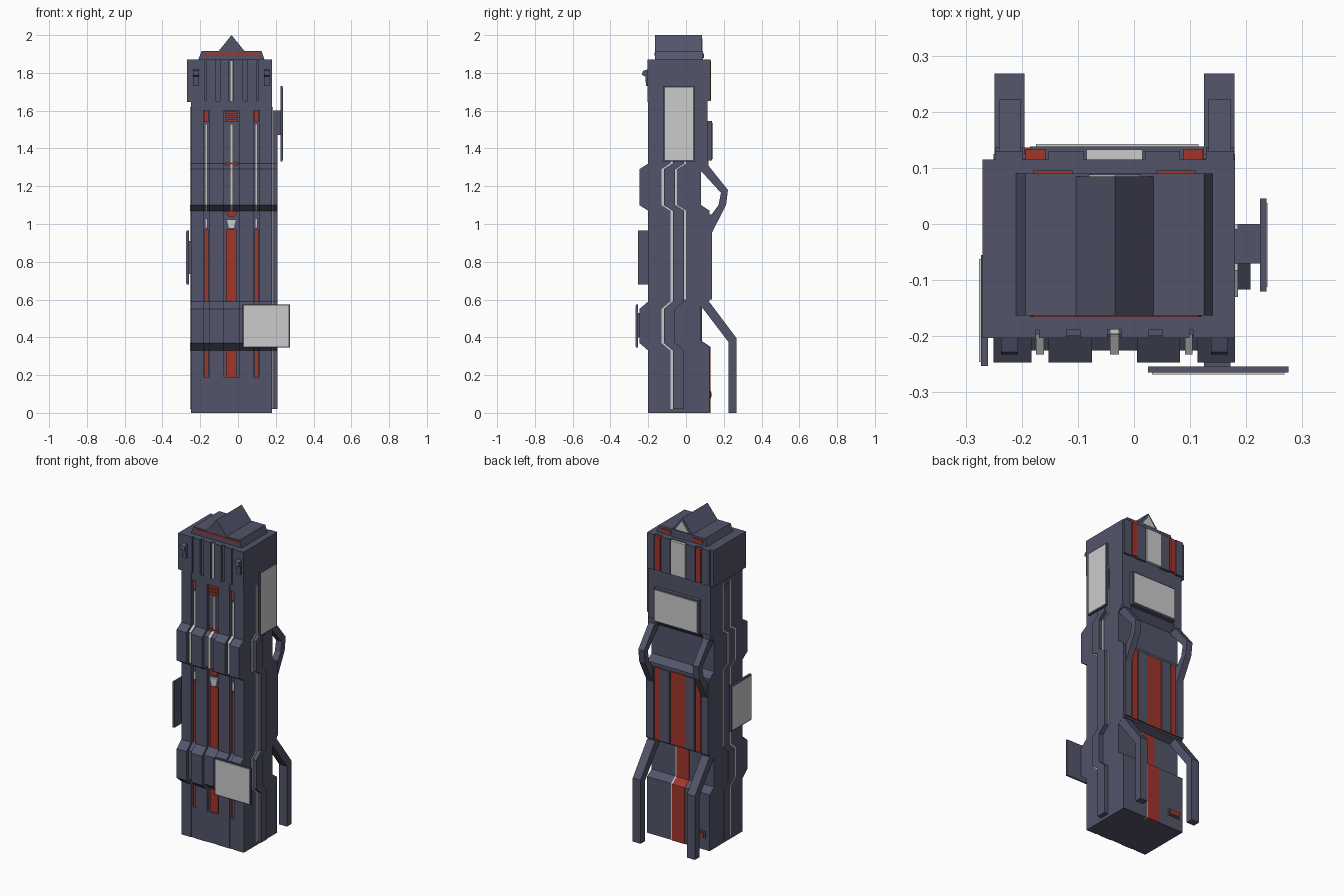
import bpy, bmesh
from mathutils import Vector

if "Cube" in bpy.data.objects:
    bpy.data.objects.remove(bpy.data.objects["Cube"])


def material(name, rgb):
    m = bpy.data.materials.new(name)
    m.diffuse_color = (*rgb, 1)
    m.use_nodes = True
    m.node_tree.nodes["Principled BSDF"].inputs["Base Color"].default_value = m.diffuse_color
    return m


DARK = material("dark_metal", (0.085, 0.09, 0.145))
RED = material("red_light", (0.36, 0.036, 0.025))
GREY = None
CX = -0.035                      # tower centre line


def prism(name, pts, a, b, mat=DARK, axis='x'):
    """Extrude a (y,z) profile along x, or an (x,z) profile along y."""
    bm = bmesh.new()
    place = (lambda p, d: Vector((d, p[0], p[1]))) if axis == 'x' else (lambda p, d: Vector((p[0], d, p[1])))
    f = bm.faces.new([bm.verts.new(place(p, a)) for p in pts])
    r = bmesh.ops.extrude_face_region(bm, geom=[f])
    delta = Vector((b - a, 0, 0)) if axis == 'x' else Vector((0, b - a, 0))
    bmesh.ops.translate(bm, verts=[v for v in r['geom'] if isinstance(v, bmesh.types.BMVert)], vec=delta)
    bmesh.ops.recalc_face_normals(bm, faces=bm.faces)
    me = bpy.data.meshes.new(name)
    bm.to_mesh(me)
    bm.free()
    if mat:
        me.materials.append(mat)
    ob = bpy.data.objects.new(name, me)
    bpy.context.collection.objects.link(ob)
    return ob


def box(name, x0, x1, y0, y1, z0, z1, mat=DARK):
    return prism(name, [(y0, z0), (y1, z0), (y1, z1), (y0, z1)], x0, x1, mat)


# Side outlines of the tower, as (y, z) going up
FRONT = [(-.2, 0), (-.2, .33), (-.247, .37), (-.247, .55), (-.2, .59), (-.2, 1.07),
         (-.247, 1.10), (-.247, 1.29), (-.2, 1.32), (-.2, 1.65)]
BACK = [(.125, 0), (.125, .35), (.08, .38), (.08, .57), (.125, .59), (.125, 1.07),
        (.08, 1.10), (.08, 1.29), (.115, 1.33), (.115, 1.65)]


def clip(path, z0, z1, off=0):
    """Part of an outline between two heights, shifted in y."""
    def at(z):
        for (ya, za), (yb, zb) in zip(path, path[1:]):
            if za <= z <= zb:
                return ya + (yb - ya) * (z - za) / (zb - za)
    mid = [p for p in path if z0 < p[1] < z1]
    return [(y + off, z) for y, z in [(at(z0), z0)] + mid + [(at(z1), z1)]]


def slab(name, path, z0, z1, o0, o1, x0, x1, mat=DARK):
    """Layer that follows an outline, between two y offsets."""
    return prism(name, clip(path, z0, z1, o0) + clip(path, z0, z1, o1)[::-1], x0, x1, mat)


# Tower core and the four front columns with their two raised bands
prism("tower_core", clip(FRONT, 0, 1.65, .04) + BACK[::-1], -.25, .18)
for x0, x1 in [(-.25, -.183), (-.152, -.075), (.005, .082), (.113, .18)]:
    slab("front_column", FRONT, 0, 1.65, 0, .06, x0, x1)

# Groove fillers between columns, with grey and red light strips
for x0, x1, w in [(-.183, -.152, .007), (-.075, .005, .008), (.082, .113, .007)]:
    c = (x0 + x1) / 2
    r = .028 if x1 - x0 > .05 else .010
    slab("groove_floor", FRONT, 0, 1.65, .022, .06, x0, x1)
    slab("groove_foot", FRONT, 0, .19, .003, .06, x0, x1)
    slab("groove_head", FRONT, 1.6, 1.65, .003, .06, x0, x1)
    slab("grey_strip", FRONT, 1.07, 1.53, .014, .03, c - w, c + w, GREY)
    for z0, z1 in [(.19, .335), (.59, .97)]:
        slab("red_strip", FRONT, z0, z1, .014, .03, c - r, c + r, RED)
    if r < .02:
        box("grey_strip_end", c - w, c + w, -.186, -.17, .98, 1.03, GREY)
        box("red_top_light", c - .012, c + .012, -.186, -.17, 1.54, 1.6, RED)

# Centre groove details
for i in range(3):
    z = 1.54 + i * .021
    box("red_vent_bar", -.07, 0, -.19, -.17, z, z + .014, RED)
box("red_band_light", -.07, 0, -.19, -.17, 1.305, 1.325, RED)
prism("grey_wedge", [(-.05, .975), (-.02, .975), (-.008, 1.025), (-.062, 1.025)], -.192, -.17, GREY, 'y')
prism("red_wedge", [(-.05, 1.04), (-.02, 1.04), (.003, 1.07), (-.073, 1.07)], -.192, -.17, RED, 'y')

# Side ribbons that step forward with the bands
slab("right_ribbon", FRONT, .02, 1.47, .13, .19, .17, .208)
slab("left_ribbon", FRONT, .02, 1.6, .13, .19, -.254, -.24)
for x0, x1 in [(.17, .185), (-.253, -.24)]:
    slab("ribbon_front_line", FRONT, .02, 1.62, .117, .13, x0, x1, GREY)
    slab("ribbon_back_line", FRONT, .6, 1.62, .19, .2, x0, x1, GREY)

# Back: red strips, raised frame and stepped lower light
for dx, hw in [(-.14, .018), (0, .05), (.14, .018)]:
    c = CX + dx
    box("back_red_strip", c - hw, c + hw, .11, .133, .6, 1.05, RED)
    box("top_back_strip", c - hw, c + hw, .1, .133, 1.655, 1.865, RED if dx else GREY)
for x0, x1 in [(-.248, -.198), (-.152, -.09), (.02, .082), (.128, .178)]:
    box("back_rib", x0, x1, .11, .137, .6, 1.05)
    box("top_back_rib", x0, x1, .1, .13, 1.65, 1.87)
slab("back_lower_light", BACK, 0, .57, -.02, .004, -.08, .005, RED)
slab("back_lower_line", BACK, 0, .57, -.02, .003, .005, .014, GREY)
box("back_red_port_frame", -.225, -.145, .11, .132, .075, .115)
box("back_red_port", -.217, -.153, .11, .136, .083, .107, RED)

# Rear struts on both sides
LOWER = [(.08, .59), (.125, .585), (.268, .395), (.268, 0), (.225, 0), (.225, .375), (.08, .565)]
UPPER = [(.08, 1.33), (.118, 1.31), (.222, 1.18), (.212, 1.10), (.135, .95), (.12, 1.03),
         (.172, 1.10), (.185, 1.165), (.08, 1.28)]
for s in (-1, 1):
    a, b = sorted((CX + s * .16, CX + s * .214))
    prism("lower_strut", LOWER, a, b)
    prism("upper_strut", UPPER, a + .008, b - .006)
    box("strut_mount", a, b, .06, .118, 1.3, 1.34)

# Head block, its front pieces split by slots
box("head_block", -.27, .18, -.188, .115, 1.645, 1.87)
slots = [(-.172, .003), (-.108, .012), (CX, .012), (.038, .012), (.102, .003)]
edges = [-.27] + [e for c, h in slots for e in (c - h, c + h)] + [.18]
for x0, x1 in zip(edges[::2], edges[1::2]):
    box("head_front_piece", x0, x1, -.203, -.18, 1.645, 1.87)
box("head_grey_light", CX - .008, CX + .008, -.196, -.18, 1.65, 1.865, GREY)
for c in (-.222, .152):
    prism("head_front_fin", [(-.2, 1.73), (-.212, 1.73), (-.215, 1.78), (-.233, 1.79), (-.228, 1.81), (-.2, 1.82)],
          c - .015, c + .015)

# Cap and ridged roof
prism("roof_cap", [(-.21, 1.87), (.14, 1.87), (.125, 1.915), (-.193, 1.915)], -.163, .09, DARK, 'y')
prism("cap_red_light", [(-.185, 1.893), (.12, 1.893), (.115, 1.907), (-.18, 1.907)], -.166, -.15, RED, 'y')
for c in (-.145, .075):
    box("cap_back_light", c - .035, c + .035, .08, .095, 1.88, 1.902, RED)
prism("roof_ridge", [(-.103, 1.915), (.035, 1.915), (-.034, 2.0)], -.163, .085, DARK, 'y')
prism("ridge_grey_gable", [(-.08, 1.918), (.012, 1.918), (-.034, 1.982)], .08, .088, GREY, 'y')

# Four sign panels: dark frame, grey face, bracket
box("right_sign_frame", .225, .236, -.12, .045, 1.33, 1.73)
box("right_sign_face", .23, .238, -.112, .037, 1.338, 1.722, GREY)
box("right_sign_bracket", .17, .228, -.07, 0, 1.47, 1.6)
box("left_sign_frame", -.273, -.26, -.253, -.055, .68, .965)
box("left_sign_face", -.276, -.265, -.246, -.062, .688, .957, GREY)
box("left_sign_bracket", -.262, -.24, -.19, -.08, .735, .91)
box("front_sign_frame", .025, .275, -.265, -.254, .345, .575)
box("front_sign_face", .032, .268, -.268, -.258, .352, .568, GREY)
box("front_sign_bracket", .125, .172, -.256, -.2, .4, .53)
box("back_sign_frame", -.185, .125, .105, .138, 1.335, 1.545)
box("back_sign_face", -.175, .115, .12, .143, 1.345, 1.535, GREY)
